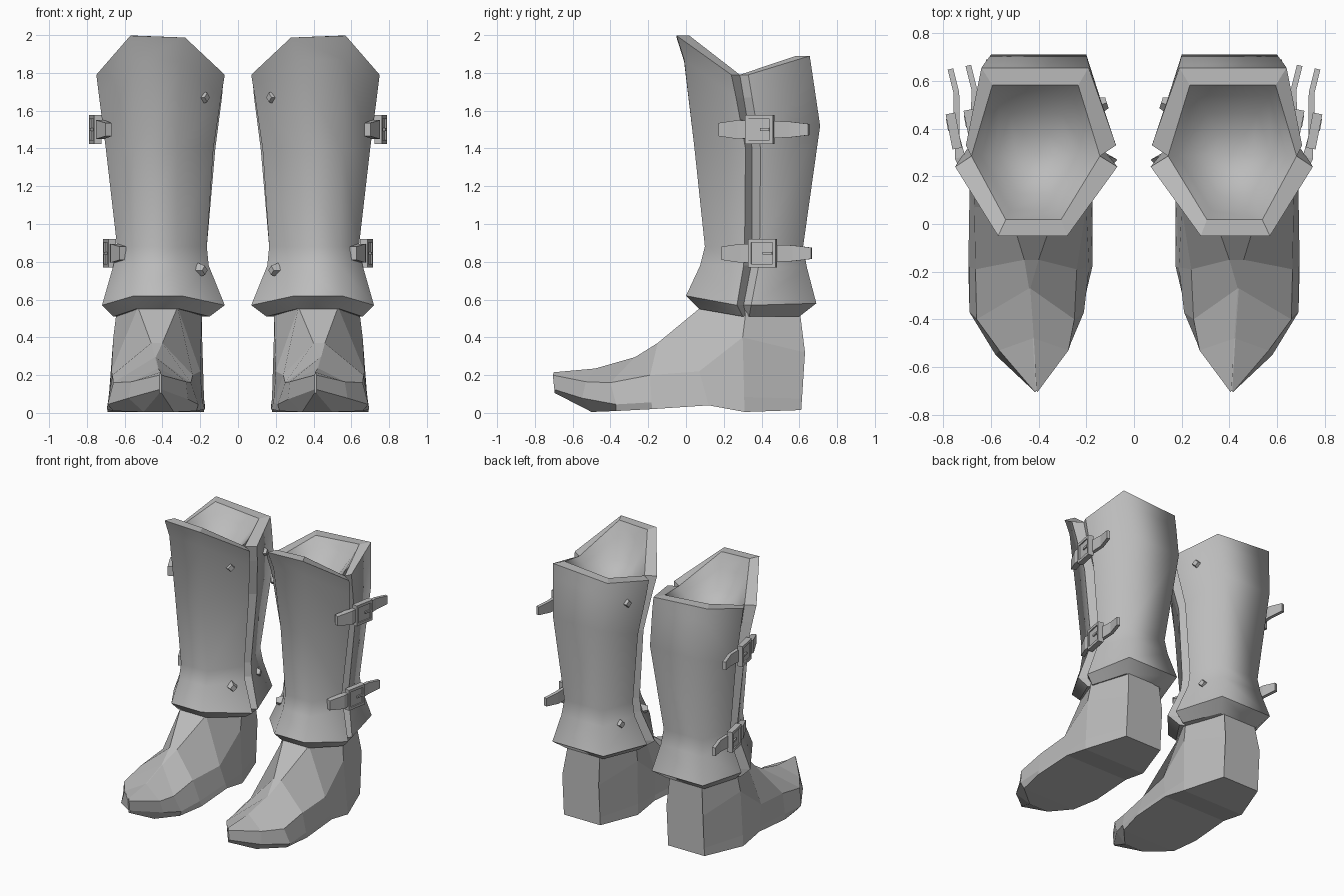
import bpy, bmesh, math
from mathutils import Vector, Matrix

if "Cube" in bpy.data.objects:
    bpy.data.objects.remove(bpy.data.objects["Cube"])

CX, CY = 0.41, 0.29   # centre line of one boot leg

grey = bpy.data.materials.new("plain_grey")
grey.diffuse_color = (0.5, 0.5, 0.5, 1)
grey.use_nodes = True
grey.node_tree.nodes["Principled BSDF"].inputs["Base Color"].default_value = grey.diffuse_color


def finish(name, bm, recalc=True):
    """Turn a bmesh into an object mirrored to the other boot."""
    if recalc:
        bmesh.ops.recalc_face_normals(bm, faces=bm.faces)
    me = bpy.data.meshes.new(name)
    bm.to_mesh(me)
    bm.free()
    me.materials.append(grey)
    ob = bpy.data.objects.new(name, me)
    bpy.context.collection.objects.link(ob)
    ob.modifiers.new("other_boot", 'MIRROR').use_clip = False
    return ob


def loft(bm, rings):
    """Skin closed rings of equal length; returns vertex rows."""
    rows = [[bm.verts.new(p) for p in r] for r in rings]
    n = len(rows[0])
    for a, b in zip(rows, rows[1:]):
        for i in range(n):
            j = (i + 1) % n
            bm.faces.new((a[i], a[j], b[j], b[i]))
    return rows


def box(bm, centre, size, rot):
    m = Matrix.Translation(centre) @ rot @ Matrix.Diagonal((*size, 1))
    bmesh.ops.create_cube(bm, size=1, matrix=m)


def plate(name, levels, seams, drop):
    """Thick half shell: four outer columns, four inner columns per level."""
    rings = []
    for k, (lv, (sl, sr, sy)) in enumerate(zip(levels, seams)):
        xl, ml, mr, xr, ys, ym, zs, zm = lv
        s = 0.8 if k == 0 else 0.86
        low = drop if k < 2 else 0       # inner-side corner sits lower at the top
        outer = [(xl, ys, zs), (ml, ym, zm - low), (mr, ym, zm), (xr, ys, zs)]
        inner = [(CX + (x - CX) * s, CY + (y - CY) * s, z) for x, y, z in outer]
        inner[0] = (sl, sy, zs)
        inner[3] = (sr, sy, zs)
        rings.append(outer + inner[::-1])
    bm = bmesh.new()
    rows = loft(bm, rings)
    for r in (rows[0], rows[-1]):
        for i in range(3):
            bm.faces.new((r[i], r[i + 1], r[6 - i], r[7 - i]))
    for f in bm.faces:
        f.smooth = True
    # crisp rims, seam edges and hem; rounded corners elsewhere
    col = {v: (k, i) for k, r in enumerate(rows) for i, v in enumerate(r)}
    last = len(rows) - 1
    for e in bm.edges:
        (ka, ia), (kb, ib) = (col[v] for v in e.verts)
        if ka == kb and (ka in (0, last) or (ka == last - 1 and ia < 4 and ib < 4)):
            e.smooth = False
        if ia == ib and ia in (0, 3, 4, 7):
            e.smooth = False
        if {ia, ib} in ({0, 7}, {3, 4}):
            e.smooth = False
    finish(name, bm)
    return rings[0][4:]          # inner rim, from outer side to inner side


# Leg plates: inner side x, two middle x, outer side x, side y, mid y, side z, mid z
# Both meet at the bottom of a V groove: inner x, outer x, y per level
seams = [(0.143, 0.682, 0.285), (0.15, 0.675, 0.305), (0.18, 0.645, 0.35), (0.21, 0.60, 0.35),
         (0.20, 0.61, 0.345), (0.14, 0.66, 0.305), (0.19, 0.62, 0.32)]
front_rim = plate("shin_plate", [
    (0.07, 0.28, 0.57, 0.75, 0.24, -0.05, 1.79, 1.997),
    (0.09, 0.30, 0.56, 0.735, 0.265, -0.01, 1.67, 1.87),
    (0.13, 0.32, 0.55, 0.70, 0.315, 0.045, 1.40, 1.40),
    (0.165, 0.32, 0.54, 0.64, 0.31, 0.10, 0.88, 0.88),
    (0.155, 0.32, 0.54, 0.66, 0.305, 0.075, 0.78, 0.78),
    (0.07, 0.30, 0.55, 0.72, 0.27, 0.0, 0.57, 0.62),
    (0.15, 0.31, 0.54, 0.66, 0.30, 0.07, 0.51, 0.55)], seams, 0.01)
back_rim = plate("calf_plate", [
    (0.075, 0.19, 0.64, 0.705, 0.33, 0.655, 1.79, 1.89),
    (0.085, 0.19, 0.63, 0.70, 0.35, 0.67, 1.67, 1.79),
    (0.12, 0.20, 0.60, 0.69, 0.395, 0.71, 1.40, 1.52),
    (0.165, 0.25, 0.57, 0.64, 0.39, 0.62, 0.88, 0.88),
    (0.155, 0.24, 0.58, 0.65, 0.385, 0.64, 0.78, 0.77),
    (0.08, 0.20, 0.62, 0.70, 0.345, 0.69, 0.57, 0.58),
    (0.15, 0.26, 0.57, 0.65, 0.335, 0.60, 0.51, 0.51)], seams, 0.03)

# Lining: smooth hollow dish hung from the inner rim
FLOOR = 1.66
hexa = [Vector(p) for p in front_rim + back_rim[2:0:-1]]
bm = bmesh.new()
rows = loft(bm, [[(CX + (p.x - CX) * s, CY + (p.y - CY) * s, p.z + (FLOOR - p.z) * d) for p in hexa]
                 for s, d in ((1, 0), (0.85, 0.32), (0.6, 0.72), (0.3, 0.95))])
tip = bm.verts.new((CX, CY, FLOOR))
for a, b in zip(rows[-1], rows[-1][1:] + rows[-1][:1]):
    bm.faces.new((a, b, tip))
bmesh.ops.recalc_face_normals(bm, faces=bm.faces)
if sum(f.normal.z for f in bm.faces) < 0:
    bmesh.ops.reverse_faces(bm, faces=bm.faces)
for f in bm.faces:
    f.smooth = True
finish("lining", bm, recalc=False)

# Foot: per section y, z, left x, right x for the sole, side ridge and top
sections = [
    (-0.695, 0.105, 0.405, 0.415, -0.705, 0.20, 0.405, 0.415, -0.70, 0.215, 0.408, 0.412),
    (-0.50, 0.005, 0.34, 0.50, -0.53, 0.165, 0.275, 0.565, -0.48, 0.235, 0.42, 0.425),
    (-0.37, 0.01, 0.22, 0.66, -0.40, 0.16, 0.25, 0.66, -0.27, 0.295, 0.435, 0.44),
    (-0.18, 0.02, 0.175, 0.695, -0.19, 0.20, 0.24, 0.665, -0.15, 0.37, 0.40, 0.46),
    (0.12, 0.04, 0.175, 0.69, 0.07, 0.22, 0.20, 0.67, 0.08, 0.56, 0.32, 0.53),
    (0.31, 0.005, 0.18, 0.69, 0.30, 0.40, 0.19, 0.66, 0.32, 0.56, 0.19, 0.64),
    (0.61, 0.015, 0.28, 0.58, 0.63, 0.32, 0.28, 0.58, 0.60, 0.56, 0.29, 0.55)]
welt = {1: ((0.265, -0.50, 0.072), (0.58, -0.55, 0.078)),
        2: ((0.21, -0.37, 0.045), (0.69, -0.37, 0.045))}
bm = bmesh.new()
rings = []
for k, (yb, zb, bl, br, ys, zs, sl, sr, yt, zt, tl, tr) in enumerate(sections):
    # edge just above the sole, standing out around the toe
    el, er = Vector((bl, yb, zb)).lerp((sl, ys, zs), 0.2), Vector((br, yb, zb)).lerp((sr, ys, zs), 0.2)
    el, er = welt.get(k, (el, er))
    rings.append([(bl, yb, zb), el, (sl, ys, zs), (tl, yt, zt),
                  (tr, yt, zt), (sr, ys, zs), er, (br, yb, zb)])
rows = loft(bm, rings)
bm.faces.new(rows[0])
bm.faces.new(rows[-1])
finish("foot", bm)

# Straps and buckles on the outer side: x, y, half height, half thickness
path = [(0.685, 0.18, 0.035, 0.018), (0.73, 0.28, 0.05, 0.022), (0.742, 0.37, 0.045, 0.01),
        (0.745, 0.47, 0.045, 0.013), (0.745, 0.55, 0.042, 0.012), (0.77, 0.65, 0.03, 0.012)]
rot = Matrix.Rotation(math.radians(-11), 4, 'Z')
for label, dx, dy, z in (("upper", 0, 0, 1.50), ("lower", -0.075, 0.015, 0.845)):
    bm = bmesh.new()
    rings = []
    for i, (x, y, h, th) in enumerate(path):
        a, b = Vector(path[max(i - 1, 0)][:2]), Vector(path[min(i + 1, 5)][:2])
        t = (b - a).normalized() * th
        nx, ny = t.y, -t.x
        x, y = x + dx, y + dy
        rings.append([(x + nx, y + ny, z - h), (x + nx, y + ny, z + h),
                      (x - nx, y - ny, z + h), (x - nx, y - ny, z - h)])
    rows = loft(bm, rings)
    bm.faces.new(rows[0])
    bm.faces.new(rows[-1])
    finish(label + "_strap", bm)

    bm = bmesh.new()
    c = Vector((0.756 + dx, 0.39 + dy, z))
    for s in (-1, 1):
        box(bm, c + Vector((0, 0, s * 0.066)), (0.04, 0.15, 0.02), rot)
        box(bm, c + rot @ Vector((0, s * 0.066, 0)), (0.04, 0.018, 0.15), rot)
    box(bm, c, (0.024, 0.14, 0.14), rot)                                       # backing
    box(bm, c + rot @ Vector((0.012, 0.03, 0)), (0.022, 0.05, 0.014), rot)     # pin
    finish(label + "_buckle", bm)

# Rivets on the inner side of both plates
bm = bmesh.new()
for p, d in (((0.185, 0.17, 1.67), (-0.8, -0.6, 0)), ((0.197, 0.215, 0.755), (-0.8, -0.6, 0)),
             ((0.14, 0.50, 1.67), (-0.95, 0.3, 0)), ((0.195, 0.50, 0.755), (-0.95, 0.3, 0))):
    q = Vector(d).to_track_quat('Z', 'Y').to_matrix().to_4x4()
    bmesh.ops.create_cone(bm, cap_ends=True, segments=4, radius1=0.042, radius2=0.024,
                          depth=0.055, matrix=Matrix.Translation(p) @ q)
finish("rivets", bm)
